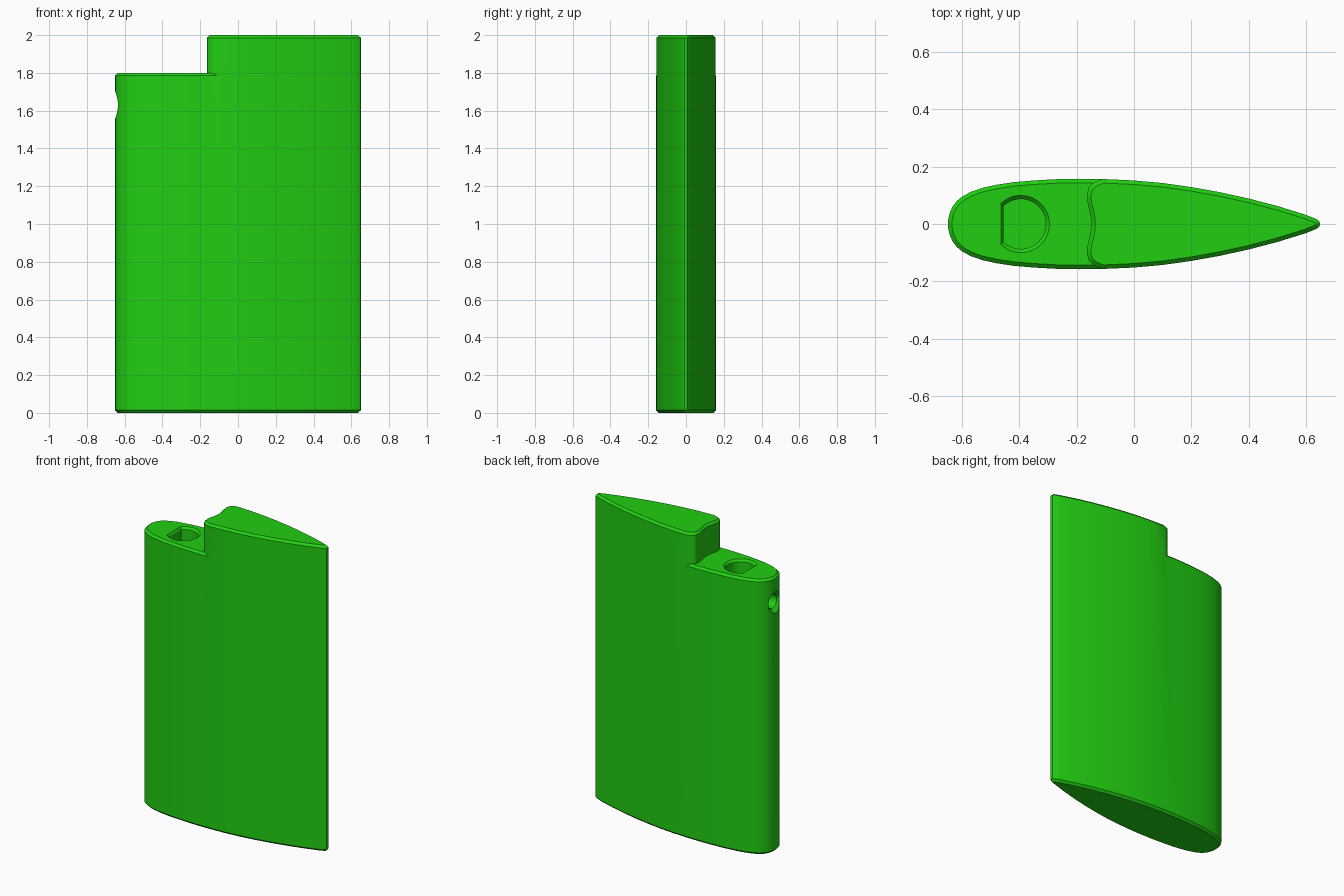
import bpy, bmesh, math
from mathutils import Vector

if "Cube" in bpy.data.objects:
    bpy.data.objects.remove(bpy.data.objects["Cube"])

C = 0.014                      # chamfer size
LEDGE, TOP = 1.8, 2.0
K = 13                         # half-profile index where the step meets the side

HALF = [(-.65, 0), (-.648, .02), (-.643, .04), (-.634, .06), (-.62, .079), (-.6, .096),
        (-.57, .112), (-.53, .126), (-.48, .137), (-.42, .146), (-.35, .152), (-.27, .1565),
        (-.19, .158), (-.11, .157), (0, .152), (.1, .143), (.2, .129), (.3, .111), (.4, .089),
        (.5, .063), (.6, .032), (.637, .0172), (.6475, .009), (.65, 0)]
WAVE_HALF = [(-.142, .143), (-.158, .127), (-.165, .1), (-.162, .075), (-.155, .045), (-.15, .02)]


def inset(loop, d):
    """Offset a closed 2D loop inwards."""
    n = len(loop)
    area = sum(loop[i][0] * loop[(i + 1) % n][1] - loop[(i + 1) % n][0] * loop[i][1] for i in range(n))
    s = 1 if area > 0 else -1
    out = []
    for i in range(n):
        p, a, b = (Vector(loop[j % n]) for j in (i, i - 1, i + 1))
        u, v = (p - a).normalized(), (b - p).normalized()
        nu, nv = Vector((-u.y, u.x)) * s, Vector((-v.y, v.x)) * s
        m = (nu + nv).normalized()
        out.append(tuple(p + m * d / max(m.dot(nu), .5)))
    return out


def at(loop, z):
    return [(x, y, z) for x, y in loop]


def face(bm, pts):
    bm.faces.new([bm.verts.new(p) for p in pts])


def skin(bm, a, b, closed=False):
    """Quads between two rows of points."""
    n = len(a)
    for i in range(n if closed else n - 1):
        j = (i + 1) % n
        face(bm, (a[i], a[j], b[j], b[i]))


def finish(bm, name):
    bmesh.ops.remove_doubles(bm, verts=bm.verts, dist=1e-5)
    bmesh.ops.recalc_face_normals(bm, faces=bm.faces)
    me = bpy.data.meshes.new(name)
    bm.to_mesh(me)
    bm.free()
    ob = bpy.data.objects.new(name, me)
    bpy.context.collection.objects.link(ob)
    return ob


def loft(name, loops):
    bm = bmesh.new()
    for a, b in zip(loops, loops[1:]):
        skin(bm, a, b, True)
    face(bm, loops[0])
    face(bm, loops[-1])
    return finish(bm, name)


# Outlines: full foil, nose part, tail part and the wavy step
foil = HALF + [(x, -y) for x, y in HALF[-2:0:-1]]
foil_in = inset(foil, C)
nose = foil[-K:] + foil[:K + 1]
nose_in = foil_in[-K:] + foil_in[:K + 1]
tail = foil[K:len(foil) - K + 1]
wave = [(x, -y) for x, y in WAVE_HALF] + [(-.149, 0)] + WAVE_HALF[::-1]
tall = tail + wave

# Foil body with chamfered bottom, low nose ledge and tall tail
bm = bmesh.new()
face(bm, at(foil_in, 0))
skin(bm, at(foil_in, 0), at(foil, C), True)
skin(bm, at(foil, C), at(foil, LEDGE - C), True)
ledge_row = [wave[0]] + nose_in[1:-1] + [wave[-1]]
skin(bm, at(nose, LEDGE - C), at(ledge_row, LEDGE))
face(bm, at(ledge_row + wave[-2:0:-1], LEDGE))
skin(bm, at(tail, LEDGE - C), at(tail, TOP - C))
wall_low = at([nose[0]], LEDGE - C) + at(wave, LEDGE) + at([nose[-1]], LEDGE - C)
skin(bm, wall_low, at([nose[0]] + wave + [nose[-1]], TOP - C))
tall_in = inset(tall, C)
skin(bm, at(tall, TOP - C), at(tall_in, TOP), True)
face(bm, at(tall_in, TOP))
body = finish(bm, "foil_body")


# D-shaped shaft socket in the ledge
def d_loop(r, z):
    t = math.acos(-.7)
    return [(-.395 + r * math.cos(a), r * math.sin(a), z)
            for a in (-t + 2 * t * i / 32 for i in range(33))]


socket = loft("socket_cutter", [d_loop(.087, 1.45), d_loop(.087, LEDGE - C),
                                d_loop(.1, LEDGE), d_loop(.113, LEDGE + C)])


# Countersunk screw hole through the nose into the socket
def ring(x, r):
    return [(x, r * math.cos(a), 1.63 + r * math.sin(a))
            for a in (math.tau * i / 32 for i in range(32))]


screw = loft("screw_hole_cutter", [ring(-.4, .046), ring(-.625, .046),
                                   ring(-.65, .071), ring(-.68, .101)])

bpy.context.view_layer.objects.active = body
body.select_set(True)
for cutter in (socket, screw):
    mod = body.modifiers.new("cut", 'BOOLEAN')
    mod.operation, mod.solver, mod.object = 'DIFFERENCE', 'EXACT', cutter
    bpy.ops.object.modifier_apply(modifier=mod.name)
    bpy.data.objects.remove(cutter)

# Green finish, smooth sides with crisp chamfers
mat = bpy.data.materials.new("green")
mat.diffuse_color = (.015, .62, .006, 1)
mat.use_nodes = True
mat.node_tree.nodes["Principled BSDF"].inputs["Base Color"].default_value = mat.diffuse_color
body.data.materials.clear()
body.data.materials.append(mat)
bpy.ops.object.shade_smooth_by_angle(angle=math.radians(28))
